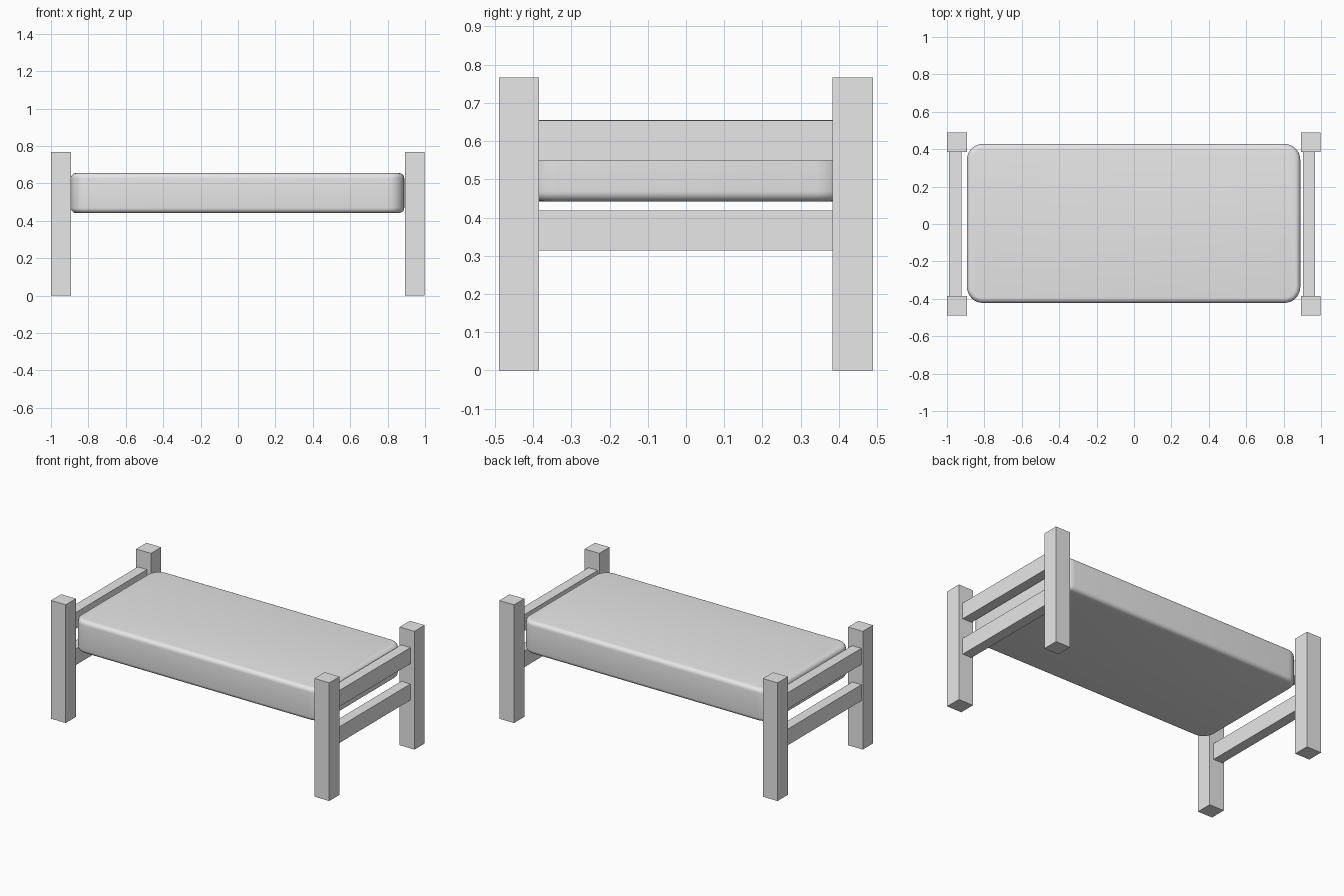
import bpy
import bmesh
from mathutils import Vector

cube = bpy.data.objects.get("Cube")
if cube:
    bpy.data.objects.remove(cube, do_unlink=True)

# Single plain grey for the whole bed
grey = bpy.data.materials.new("plain_grey")
grey.use_nodes = True
colour = (0.8, 0.8, 0.8, 1.0)
grey.diffuse_color = colour
grey.node_tree.nodes["Principled BSDF"].inputs["Base Color"].default_value = colour


def box(name, low, high, corner=0.0, rim=0.0):
    """Box between two corners, with optional rounded upright and rim edges."""
    low, high = Vector(low), Vector(high)
    bm = bmesh.new()
    bmesh.ops.create_cube(bm, size=1)
    for v in bm.verts:
        v.co = Vector(a * b for a, b in zip(v.co, high - low))
    if corner:
        upright = [e for e in bm.edges
                   if abs(e.verts[0].co.z - e.verts[1].co.z) > 0.01]
        bmesh.ops.bevel(bm, geom=upright, offset=corner, segments=8,
                        profile=0.5, affect='EDGES')
    if rim:
        edges = [e for e in bm.edges
                 if abs(e.verts[0].co.z - e.verts[1].co.z) < 0.001]
        bmesh.ops.bevel(bm, geom=edges, offset=rim, segments=5,
                        profile=0.5, affect='EDGES')
    bmesh.ops.recalc_face_normals(bm, faces=bm.faces)
    mesh = bpy.data.meshes.new(name)
    bm.to_mesh(mesh)
    bm.free()
    mesh.materials.append(grey)
    obj = bpy.data.objects.new(name, mesh)
    obj.location = (low + high) / 2
    bpy.context.collection.objects.link(obj)
    return obj


# Both bed ends: the left end is a shifted copy of the right end
SHIFT = 1.892
for side, x in (("right", -1.0), ("left", -1.0 + SHIFT)):
    for place, y in (("front", -0.49), ("back", 0.384)):
        box(f"{place}_{side}_post", (x, y, 0), (x + 0.106, y + 0.105, 0.767))
    rail_x = x + 0.011
    for level, z in (("lower", 0.313), ("upper", 0.549)):
        box(f"{level}_{side}_rail", (rail_x, -0.386, z),
            (rail_x + 0.066, 0.385, z + 0.105))

# Mattress with rounded corners and soft rims
mattress = box("mattress", (-0.893, -0.422, 0.442), (0.889, 0.428, 0.655),
               corner=0.085, rim=0.027)
bpy.ops.object.select_all(action='DESELECT')
mattress.select_set(True)
bpy.context.view_layer.objects.active = mattress
bpy.ops.object.shade_smooth_by_angle(angle=0.6)
